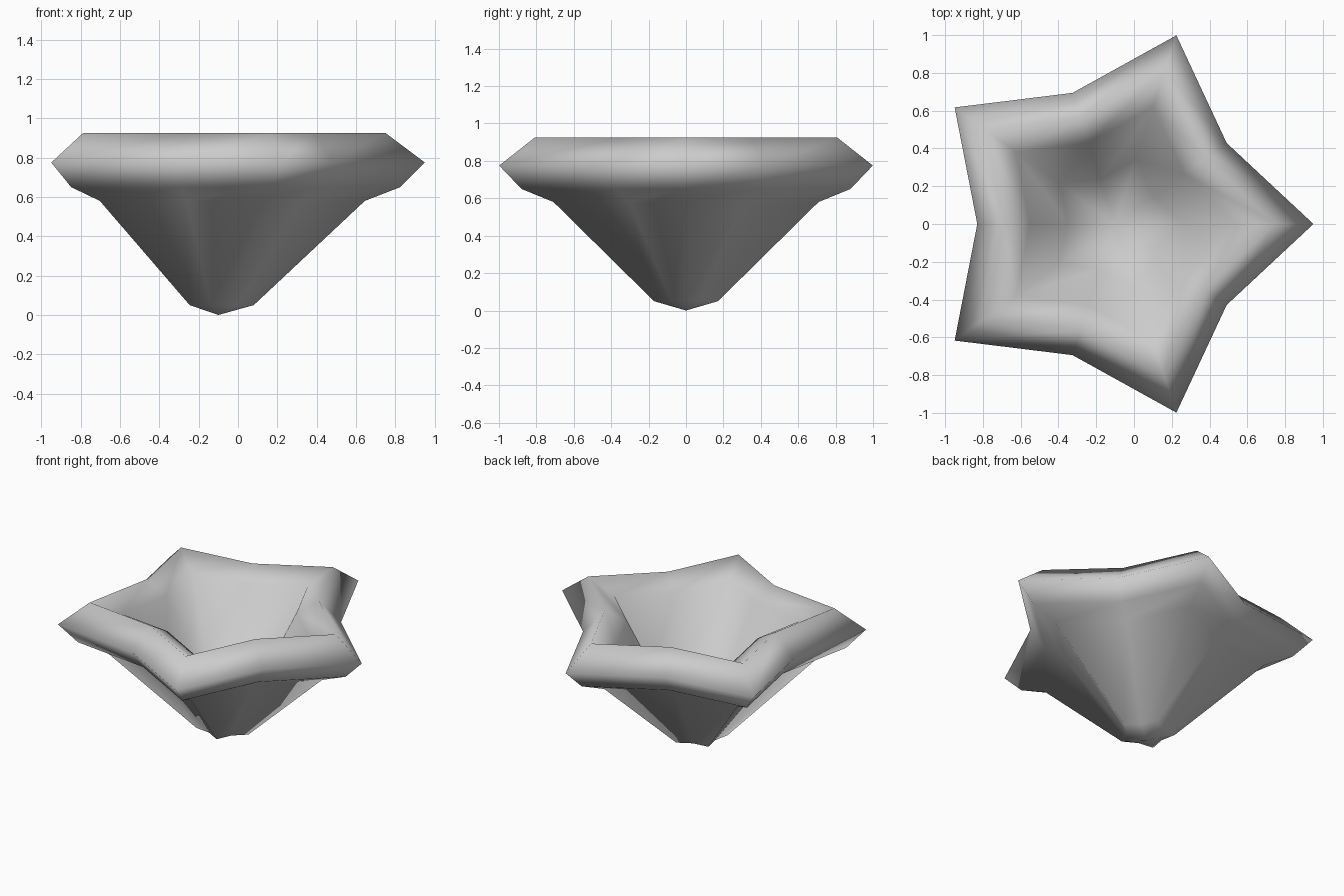
import bpy, bmesh
from math import cos, sin, pi

if "Cube" in bpy.data.objects:
    bpy.data.objects.remove(bpy.data.objects["Cube"])

CENTRE_X = -0.10      # star axis, so the bounding box is centred
NOTCH = 0.695         # inner corner radius relative to the tip radius

# Wall profile (tip radius, height): outside foot, lip, rim, then inside floor
profile = [(0.18, 0.05), (0.745, 0.58), (0.925, 0.65), (1.05, 0.775),
           (0.85, 0.925), (0.65, 0.845), (0.36, 0.43)]
FOOT_Z, FLOOR_Z = 0.0, 0.32


def star_ring(bm, radius, z):
    """Five-pointed star loop with ten corners, first tip toward +x."""
    ring = []
    for i in range(10):
        r = radius * (NOTCH if i % 2 else 1.0)
        a = i * pi / 5
        ring.append(bm.verts.new((CENTRE_X + r * cos(a), r * sin(a), z)))
    return ring


bm = bmesh.new()
rings = [star_ring(bm, r, z) for r, z in profile]

# Walls
for low, high in zip(rings, rings[1:]):
    for i in range(10):
        j = (i + 1) % 10
        bm.faces.new((low[i], low[j], high[j], high[i]))

# Pointed foot outside and sunken floor inside
for ring, z in ((rings[0], FOOT_Z), (rings[-1], FLOOR_Z)):
    tip = bm.verts.new((CENTRE_X, 0, z))
    for i in range(10):
        bm.faces.new((ring[i], ring[(i + 1) % 10], tip))

bmesh.ops.recalc_face_normals(bm, faces=bm.faces)
for f in bm.faces:
    f.smooth = True

mesh = bpy.data.meshes.new("star_bowl")
bm.to_mesh(mesh)
bm.free()
bowl = bpy.data.objects.new("star_bowl", mesh)
bpy.context.collection.objects.link(bowl)
